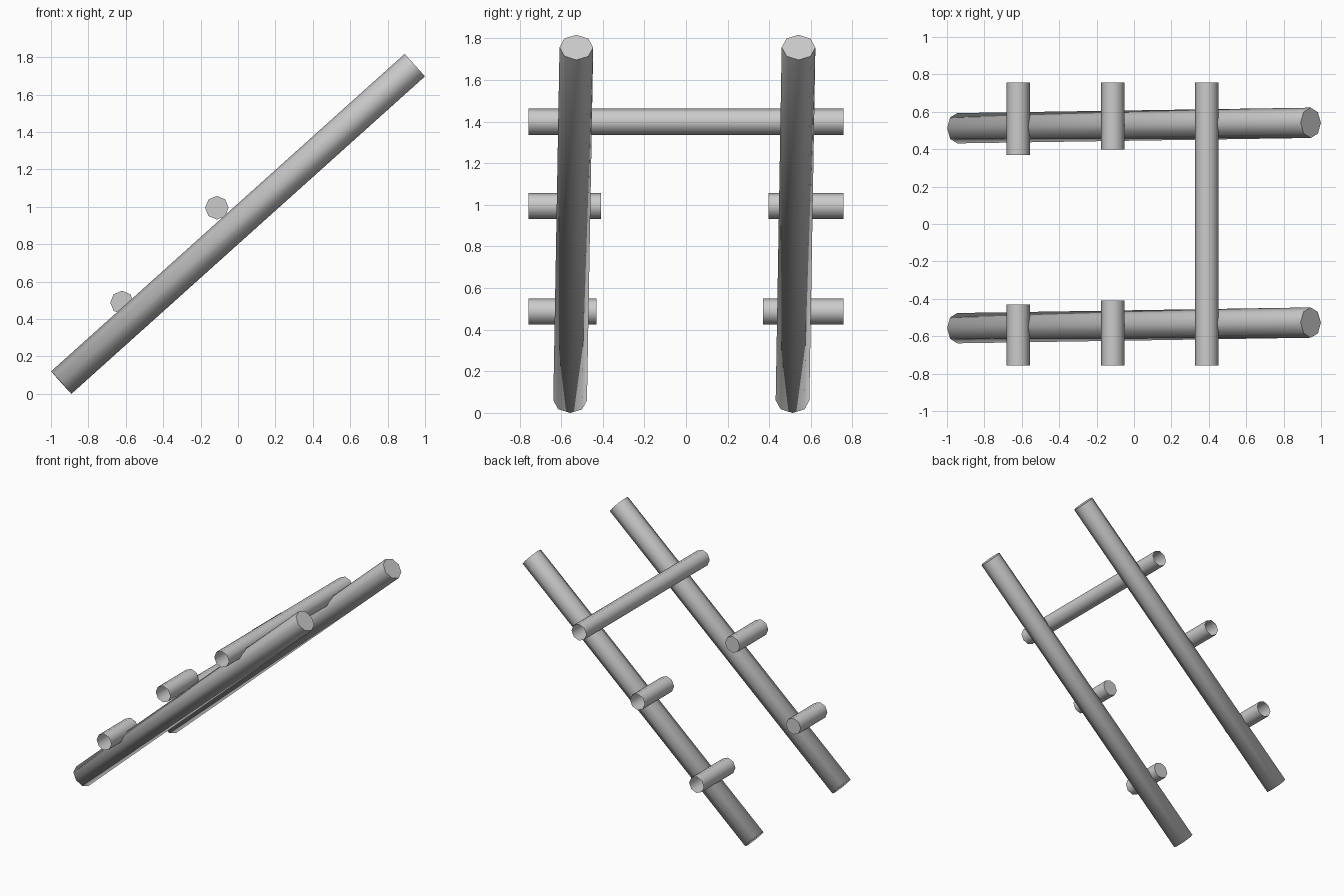
import bpy, bmesh
from mathutils import Vector

cube = bpy.data.objects.get("Cube")
if cube:
    bpy.data.objects.remove(cube)

GREY = (0.6, 0.6, 0.6, 1)
mat = bpy.data.materials.new("plain grey")
mat.use_nodes = True
mat.diffuse_color = GREY
mat.node_tree.nodes["Principled BSDF"].inputs["Base Color"].default_value = GREY


def pole(name, start, end, radius, cap_start, cap_end, soft_start=False):
    """Eight-sided smooth pole between two points; each end capped or open."""
    start, end = Vector(start), Vector(end)
    axis = (end - start).normalized()
    side = Vector((0, 0, 1)) if abs(axis.z) < 0.1 else Vector((0, 1, 0))
    side = (side - axis * side.dot(axis)).normalized()
    up = axis.cross(side)
    bm = bmesh.new()
    ring = bmesh.ops.create_circle(bm, segments=8, radius=radius)["verts"]
    for v in ring:
        v.co = start + side * v.co.x + up * v.co.y
    rim = list(bm.edges)
    new = bmesh.ops.extrude_edge_only(bm, edges=rim)["geom"]
    tip = [g for g in new if isinstance(g, bmesh.types.BMVert)]
    bmesh.ops.translate(bm, verts=tip, vec=end - start)
    far_rim = [e for e in bm.edges if all(v in tip for v in e.verts)]
    for edges, wanted, soft in ((rim, cap_start, soft_start), (far_rim, cap_end, False)):
        if wanted:
            bmesh.ops.contextual_create(bm, geom=edges)
            for e in edges:
                e.smooth = soft
    bmesh.ops.recalc_face_normals(bm, faces=bm.faces)
    # Open tubes: make sure the walls face outwards
    wall = next(f for f in bm.faces if len(f.verts) == 4)
    if wall.normal.dot(wall.calc_center_median() - (start + end) / 2) < 0:
        bmesh.ops.reverse_faces(bm, faces=bm.faces)
    for f in bm.faces:
        f.smooth = True
    mesh = bpy.data.meshes.new(name)
    bm.to_mesh(mesh)
    bm.free()
    mesh.materials.append(mat)
    obj = bpy.data.objects.new(name, mesh)
    bpy.context.collection.objects.link(obj)


# Leaning side rails, with a softly shaded foot
for name, foot_y, top_y in (("front_rail", -0.557, -0.527), ("back_rail", 0.512, 0.541)):
    pole(name, (-0.945, foot_y, 0.06), (0.945, top_y, 1.757), 0.081, True, True, True)

# Whole upper rung, open at both ends
pole("upper_rung", (0.389, -0.757, 1.4), (0.389, 0.757, 1.4), 0.063, False, False)

# Broken rungs: open outer ends, closed inner stumps
for name, x, z, front_y, back_y in (("lower", -0.62, 0.488, -0.43, 0.37),
                                    ("middle", -0.113, 0.995, -0.408, 0.397)):
    pole(name + "_front_stump", (x, -0.757, z), (x, front_y, z), 0.063, False, True)
    pole(name + "_back_stump", (x, 0.757, z), (x, back_y, z), 0.063, False, True)
